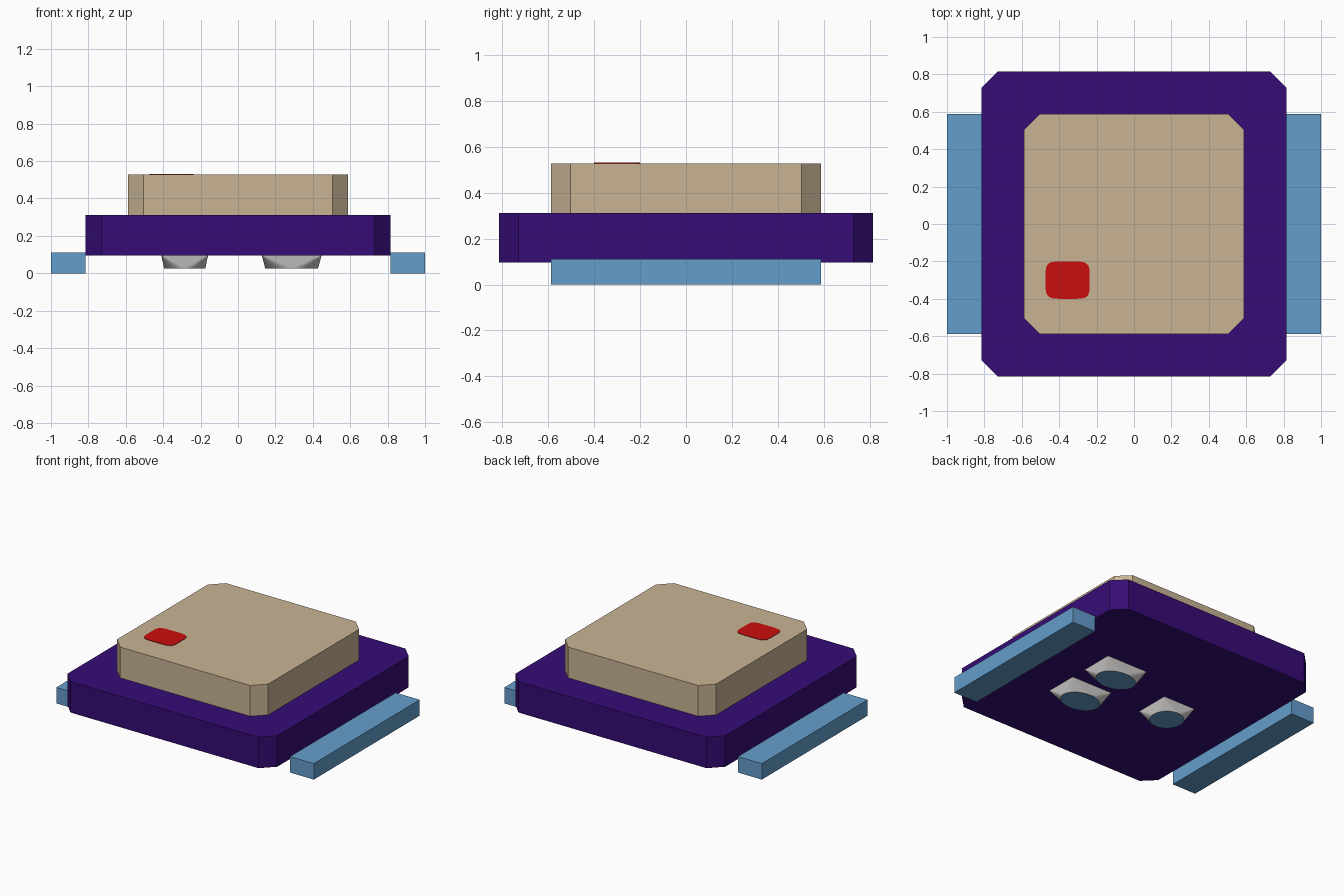
import bpy
import bmesh
from math import cos, sin, pi, copysign

cube = bpy.data.objects.get("Cube")
if cube:
    bpy.data.objects.remove(cube, do_unlink=True)


def linear(v):
    v /= 255
    return v / 12.92 if v < 0.04 else ((v + 0.055) / 1.055) ** 2.4


def material(name, *rgb):
    mat = bpy.data.materials.new(name)
    mat.use_nodes = True
    colour = (*map(linear, rgb), 1)
    mat.diffuse_color = colour
    mat.node_tree.nodes["Principled BSDF"].inputs["Base Color"].default_value = colour
    return mat


purple = material("deep purple", 54, 12, 118)
tan = material("tan", 200, 180, 148)
blue = material("steel blue", 100, 158, 204)
red = material("red", 202, 13, 14)
grey = material("pale grey", 205, 203, 200)


def finish(name, bm, *mats):
    bmesh.ops.recalc_face_normals(bm, faces=bm.faces)
    mesh = bpy.data.meshes.new(name)
    bm.to_mesh(mesh)
    bm.free()
    for mat in mats:
        mesh.materials.append(mat)
    obj = bpy.data.objects.new(name, mesh)
    bpy.context.collection.objects.link(obj)
    return obj


def prism(name, outline, z0, z1, mat):
    bm = bmesh.new()
    low = [bm.verts.new((x, y, z0)) for x, y in outline]
    high = [bm.verts.new((x, y, z1)) for x, y in outline]
    bm.faces.new(low)
    bm.faces.new(high)
    for i in range(len(low)):
        j = (i + 1) % len(low)
        bm.faces.new((low[i], low[j], high[j], high[i]))
    return finish(name, bm, mat)


def cut_square(h, c):
    """Square outline with its four corners cut off."""
    k = h - c
    return [(h, -k), (h, k), (k, h), (-k, h), (-h, k), (-h, -k), (-k, -h), (k, -h)]


def rectangle(x0, x1, y0, y1):
    return [(x0, y0), (x1, y0), (x1, y1), (x0, y1)]


def rounded(cx, cy, a, b, power, count):
    """Soft-cornered rectangle outline."""
    def soft(v):
        return copysign(abs(v) ** power, v)
    angles = [2 * pi * i / count for i in range(count)]
    return [(cx + a * soft(cos(t)), cy + b * soft(sin(t))) for t in angles]


def foot(name, cx, cy, a, b, z0, z1, k=0.88, steps=8):
    """Rectangular top running down to a round pad."""
    bm = bmesh.new()
    n = 4 * steps
    ring = [bm.verts.new((cx + k * a * cos(2 * pi * i / n),
                          cy + k * b * sin(2 * pi * i / n), z0)) for i in range(n)]
    corners = [bm.verts.new((cx + sx * a, cy + sy * b, z1))
               for sx, sy in ((1, 1), (-1, 1), (-1, -1), (1, -1))]
    pad = bm.faces.new(ring)
    pad.material_index = 1
    bm.faces.new(corners)
    for q in range(4):
        for i in range(q * steps, (q + 1) * steps):
            bm.faces.new((ring[i], ring[(i + 1) % n], corners[q]))
        bm.faces.new((ring[q * steps], corners[q], corners[q - 1]))
    return finish(name, bm, grey, blue)


# Main slab and raised block
prism("body", cut_square(0.815, 0.085), 0.095, 0.312, purple)
prism("upper_block", cut_square(0.587, 0.083), 0.312, 0.528, tan)

# Side rails
prism("left_rail", rectangle(0.815, 1, -0.587, 0.587), 0, 0.112, blue)
prism("right_rail", rectangle(-1, -0.815, -0.587, 0.587), 0, 0.112, blue)

# Painted button on the upper block
prism("button", rounded(-0.355, -0.3, 0.118, 0.1, 0.4, 48), 0.526, 0.531, red)

# Feet under the slab
foot("left_front_foot", 0.287, -0.19, 0.16, 0.117, 0.025, 0.096)
foot("left_back_foot", 0.287, 0.16, 0.16, 0.117, 0.025, 0.096)
foot("right_foot", -0.285, -0.015, 0.125, 0.125, 0.025, 0.096)
